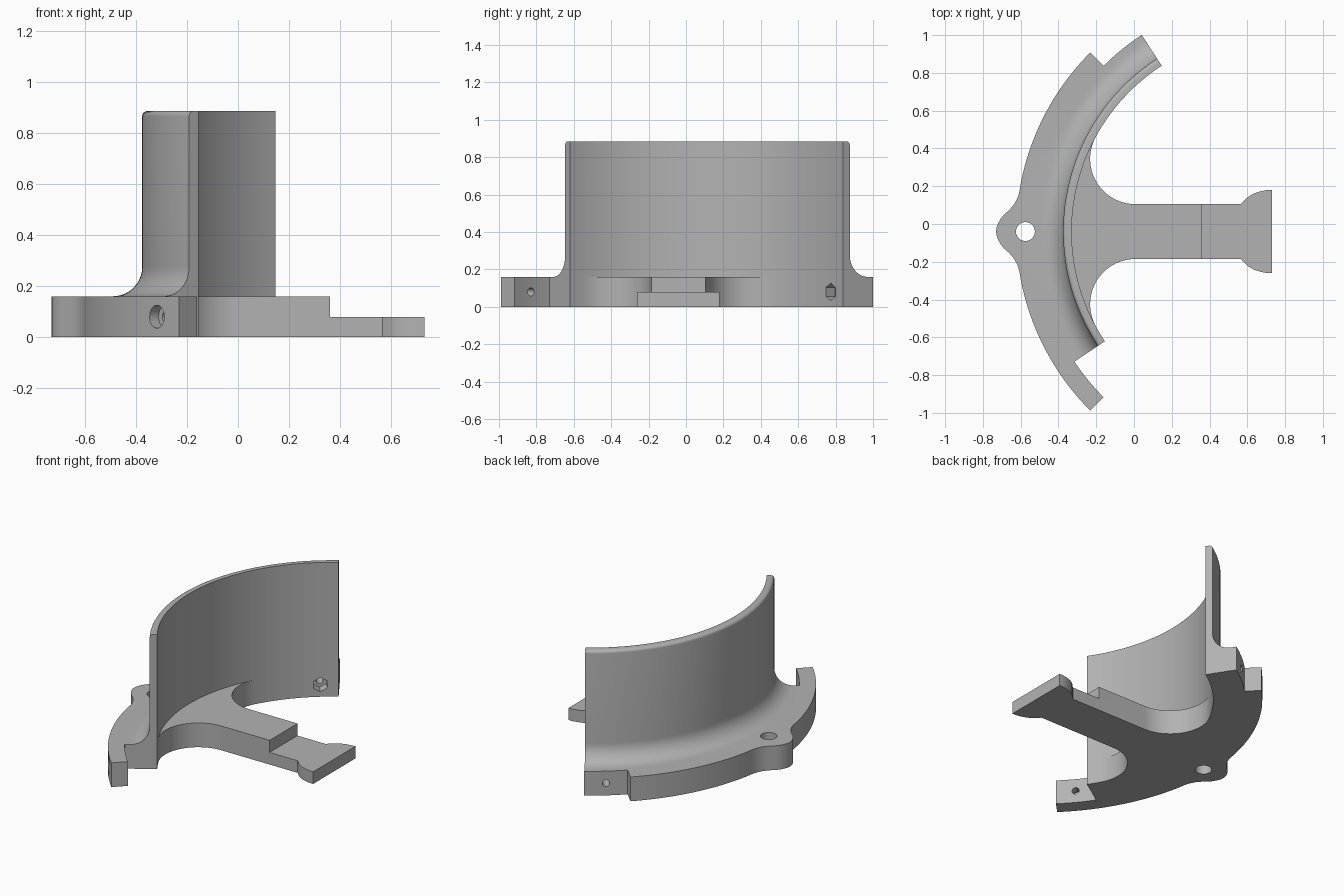
import bpy, bmesh
from math import sin, cos, radians, floor, sqrt
from mathutils import Vector

cube = bpy.data.objects.get("Cube")
if cube:
    bpy.data.objects.remove(cube, do_unlink=True)

# Shared dimensions: ring centre, ring radii, plate and wall heights
CX, CY = 0.717, -0.04
R_IN, R_WALL, R_MID, R_OUT = 1.047, 1.092, 1.241, 1.341
PLATE, TOP, STEP = 0.16, 0.885, 0.08
TAB, TONGUE, SOCKET = 57, 45, -33.7   # angles from the -x axis, + towards +y

grey = bpy.data.materials.new("plain grey")
grey.use_nodes = True
grey.diffuse_color = (0.45, 0.45, 0.45, 1)
grey.node_tree.nodes["Principled BSDF"].inputs["Base Color"].default_value = (0.45, 0.45, 0.45, 1)


def polar(r, a):
    return (CX - r * cos(radians(a)), CY + r * sin(radians(a)))


def angles(a0, a1, step=1.5):
    """Ends plus all multiples of step between them, so arcs share vertices."""
    lo, hi = min(a0, a1), max(a0, a1)
    inner = [k * step for k in range(floor(lo / step), floor(hi / step) + 2)
             if lo + 0.01 < k * step < hi - 0.01]
    out = [lo] + inner + [hi]
    return out if a0 < a1 else out[::-1]


def arc(r, a0, a1):
    return [polar(r, a) for a in angles(a0, a1)]


def mirrored(points):
    return [(x, 2 * CY - y) for x, y in reversed(points)]


def finish(name, bm):
    bmesh.ops.recalc_face_normals(bm, faces=bm.faces)
    mesh = bpy.data.meshes.new(name)
    bm.to_mesh(mesh)
    bm.free()
    mesh.materials.append(grey)
    ob = bpy.data.objects.new(name, mesh)
    bpy.context.collection.objects.link(ob)
    return ob


def prism(name, outline, z0, z1):
    bm = bmesh.new()
    face = bm.faces.new([bm.verts.new((x, y, z0)) for x, y in outline])
    ext = bmesh.ops.extrude_face_region(bm, geom=[face])["geom"]
    bmesh.ops.translate(bm, vec=(0, 0, z1 - z0),
                        verts=[v for v in ext if isinstance(v, bmesh.types.BMVert)])
    return finish(name, bm)


def sweep(name, profile, a0, a1):
    """Closed (radius, z) profile swept round the ring centre."""
    bm = bmesh.new()
    rings = [[bm.verts.new((*polar(r, a), z)) for r, z in profile] for a in angles(a0, a1)]
    n = len(profile)
    for p, q in zip(rings, rings[1:]):
        for i in range(n):
            j = (i + 1) % n
            bm.faces.new((p[i], p[j], q[j], q[i]))
    bm.faces.new(rings[0])
    bm.faces.new(rings[-1])
    return finish(name, bm)


def rod(name, radius, start, end, a, sides=32):
    """Radial cutter at mid plate height."""
    d = Vector((-cos(radians(a)), sin(radians(a)), 0))
    mid = (*polar((start + end) / 2, a), PLATE / 2)
    bpy.ops.mesh.primitive_cylinder_add(vertices=sides, radius=radius, depth=end - start, location=mid,
                                        rotation=d.to_track_quat('Z', 'Y').to_euler())
    bpy.context.object.name = name
    return bpy.context.object


def combine(target, other, operation):
    mod = target.modifiers.new(other.name, 'BOOLEAN')
    mod.operation, mod.object, mod.solver = operation, other, 'EXACT'
    bpy.context.view_layer.objects.active = target
    bpy.ops.object.modifier_apply(modifier=mod.name)
    bpy.data.objects.remove(other, do_unlink=True)


# Upper half of the spoke edge: flared foot, straight side, round corner into the ring
half, fr = 0.145, 0.24
fx = CX - sqrt((R_IN - fr) ** 2 - (half + fr) ** 2)
flare = [(0.73, 0.22), (0.70, 0.219), (0.67, 0.213), (0.635, 0.202), (0.605, 0.184), (0.583, 0.164), (0.565, half)]
spoke = [(x, CY + y) for x, y in flare]
end_turn = 118.5
spoke += [(fx - fr * sin(radians(end_turn * i / 24)),
           CY + half + fr - fr * cos(radians(end_turn * i / 24))) for i in range(24)]

# Upper half of the bolt lobe on the rim
lobe = [(-0.601, 0.246), (-0.607, 0.21), (-0.618, 0.175), (-0.635, 0.144), (-0.66, 0.114),
        (-0.69, 0.088), (-0.707, 0.066), (-0.72, 0.042), (-0.728, 0.02)]
lobe = [(x, CY + y) for x, y in lobe]

# Base plate: spoke, raised tab end, rim with lobe, tongue and socket end
outline = (spoke + arc(R_IN, 28.5, TAB) + arc(R_MID, TAB, TONGUE)
           + arc(R_OUT, TONGUE, 11) + lobe + [(-0.73, CY)] + mirrored(lobe)
           + arc(R_OUT, -11, -TONGUE) + arc(R_MID, -TONGUE, SOCKET)
           + arc(R_IN, SOCKET, -28.5) + mirrored(spoke))
bracket = prism("curved_wall_bracket", outline, 0, PLATE)

# Curved wall with a fillet at its foot and a rounded outer top edge
fw, rd = 0.115, 0.02
profile = [(R_IN, PLATE), (R_WALL + fw, PLATE)]
profile += [(R_WALL + fw - fw * sin(radians(a)), PLATE + fw - fw * cos(radians(a))) for a in range(9, 91, 9)]
profile += [(R_WALL - rd + rd * cos(radians(a)), TOP - rd + rd * sin(radians(a))) for a in range(0, 91, 18)]
profile.append((R_IN, TOP))
combine(bracket, sweep("curved_wall", profile, SOCKET, TAB), 'UNION')

# Lowered foot of the spoke
step = prism("foot_step", [(0.36, -0.5), (0.9, -0.5), (0.9, 0.5), (0.36, 0.5)], STEP, 0.3)
combine(bracket, step, 'DIFFERENCE')

# Vertical bolt hole in the lobe
bpy.ops.mesh.primitive_cylinder_add(vertices=40, radius=0.05, depth=1, location=(-0.575, CY, 0))
bpy.context.object.name = "lobe_hole"
combine(bracket, bpy.context.object, 'DIFFERENCE')

# Radial screw holes: hex nut pocket in the tab, counterbore in the tongue
for cutter in (rod("tab_hole", 0.022, 1.0, 1.4, 51),
               rod("nut_pocket", 0.047, 1.0, 1.11, 51, 6),
               rod("tongue_hole", 0.022, 1.2, 1.4, -39.5),
               rod("tongue_counterbore", 0.045, 1.295, 1.4, -39.5)):
    combine(bracket, cutter, 'DIFFERENCE')

bpy.ops.object.select_all(action='DESELECT')
bracket.select_set(True)
bpy.context.view_layer.objects.active = bracket
bpy.ops.object.shade_smooth_by_angle(angle=radians(25))
